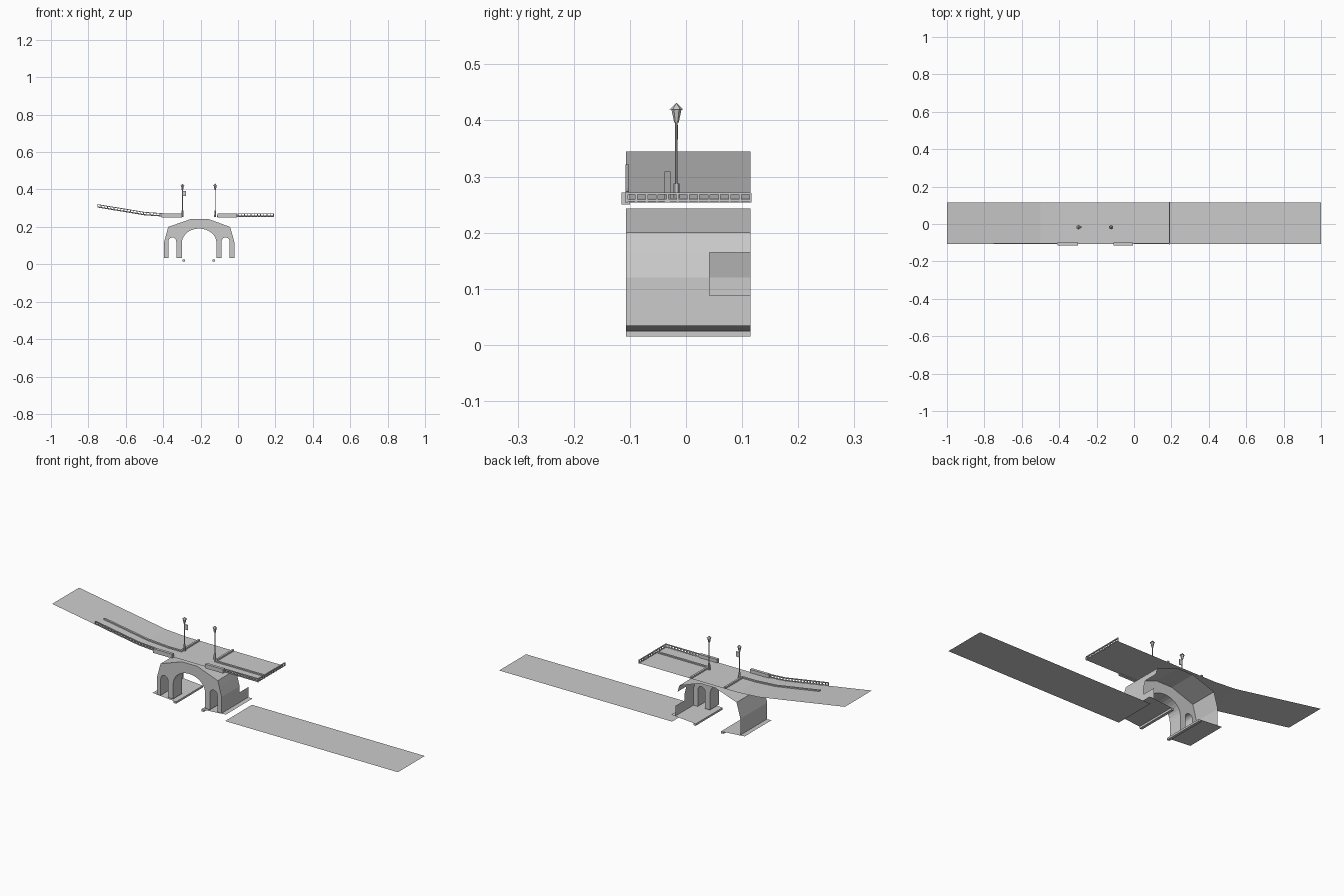
import bpy, bmesh, math
from mathutils import Vector

if "Cube" in bpy.data.objects:
    bpy.data.objects.remove(bpy.data.objects["Cube"])

Y0, Y1 = -0.107, 0.115


def make(name, bm):
    me = bpy.data.meshes.new(name)
    bm.normal_update()
    bm.to_mesh(me)
    bm.free()
    ob = bpy.data.objects.new(name, me)
    bpy.context.collection.objects.link(ob)
    return ob


def sheet(name, profile, bands, skip=()):
    """Sweep an xz profile along y; skip holds (segment, band) gaps."""
    bm = bmesh.new()
    rows = [[bm.verts.new((x, y, z)) for x, z in profile] for y in bands]
    for j in range(len(bands) - 1):
        for i in range(len(profile) - 1):
            if (i, j) not in skip:
                bm.faces.new((rows[j][i], rows[j][i+1], rows[j+1][i+1], rows[j+1][i]))
    return make(name, bm)


def prism(name, outline, y0, y1):
    bm = bmesh.new()
    f = bm.faces.new([bm.verts.new((x, y0, z)) for x, z in outline])
    r = bmesh.ops.extrude_face_region(bm, geom=[f])
    bmesh.ops.translate(bm, verts=[v for v in r['geom'] if isinstance(v, bmesh.types.BMVert)],
                        vec=(0, y1 - y0, 0))
    bmesh.ops.recalc_face_normals(bm, faces=bm.faces)
    return make(name, bm)


def add_box(bm, lo, hi):
    vs = bmesh.ops.create_cube(bm, size=1)['verts']
    for v in vs:
        v.co = Vector([(a + b) / 2 + c * (b - a) for a, b, c in zip(lo, hi, v.co)])


def box(name, lo, hi):
    bm = bmesh.new()
    add_box(bm, lo, hi)
    return make(name, bm)


def deck_z(x):
    pts = [(-1, .345), (-.5, .262), (-.38, .254), (2, .254)]
    for (a, za), (b, zb) in zip(pts, pts[1:]):
        if x <= b:
            return za + (zb - za) * (x - a) / (b - a)


def ribbon(name, xs, y0, y1, lift, thick):
    """Bar that follows the slope of the deck."""
    top = [(x, deck_z(x) + lift + thick) for x in xs]
    low = [(x, deck_z(x) + lift) for x in reversed(xs)]
    return prism(name, low + top, y0, y1)


# Road deck and lower ground strip
sheet("road_deck", [(x, deck_z(x)) for x in (-1, -.5, -.38, .19)], (Y0, Y1))
sheet("lower_ground", [(0, 0), (1, 0)], (Y0, Y1))


# Arched front wall: one outline with three openings
def arch(x0, x1, spring, rise, n):
    c, r = (x0 + x1) / 2, (x1 - x0) / 2
    return [(x0, .035)] + [(c - r * math.cos(math.pi * i / n), spring + rise * math.sin(math.pi * i / n))
                           for i in range(n + 1)] + [(x1, .035)]


roof = [(-.02, .035), (-.02, .088), (-.02, .12), (-.032, .165), (-.042, .2),
        (-.16, .243), (-.25, .243), (-.373, .2), (-.395, .12), (-.395, .035)]
wall = (roof + arch(-.372, -.33, .122, .022, 8) + arch(-.3, -.115, .115, .076, 16)
        + arch(-.088, -.045, .122, .022, 8))
prism("arch_wall", wall, Y0, -.033)

# Shell behind the wall, open at the back, with a gap in the right side
sheet("bridge_shell", list(reversed(roof)), (-.033, .042, Y1), skip=((6, 1), (7, 1)))

# Pier platforms and their inner lips
for side, xo, xi in (("left", -.42, -.29), ("right", .005, -.13)):
    sheet(side + "_platform", [(xo, .035), (xi, .025)], (Y0, Y1))
    box(side + "_platform_lip", (xi - .007, Y0, .015), (xi + .007, Y1, .025))


# Front railings on both sides and the end railing
def railing(name, xs, step_n):
    x0, x1 = xs[0], xs[-1]
    bm = bmesh.new()
    for i in range(step_n + 1):
        x = x0 + (x1 - x0) * i / step_n
        z = deck_z(x)
        add_box(bm, (x - .002, -.107, z), (x + .002, -.103, z + .017))
    make(name + "_posts", bm)
    ribbon(name + "_top", xs, -.108, -.102, .014, .004)
    ribbon(name + "_bottom", xs, -.107, -.103, .002, .003)


railing("left_railing", [-.75, -.5, -.4], 20)
railing("right_railing", [0, .19], 11)
bm = bmesh.new()
for i in range(13):
    y = Y0 + (Y1 - Y0) * i / 12
    add_box(bm, (.188, y - .002, .254), (.192, y + .002, .271))
add_box(bm, (.187, Y0, .268), (.193, Y1, .272))
add_box(bm, (.188, Y0, .256), (.192, Y1, .259))
make("end_railing", bm)

# Parapets, kerbs and cross barriers
for side, xa, xb in (("left", -.41, -.3), ("right", -.11, -.005)):
    box(side + "_parapet", (xa, -.115, .25), (xb, -.1, .272))
ribbon("left_kerb", [-.75, -.5, -.38, -.3], -.038, -.028, 0, .006)
ribbon("right_kerb", [-.11, .19], -.038, -.028, 0, .006)
for side, x in (("left", -.304), ("right", -.108)):
    box(side + "_cross_barrier", (x - .005, -.028, .254), (x + .005, Y1, .262))

# Lamp posts
for side, x in (("left", -.297), ("right", -.122)):
    bm = bmesh.new()
    for r1, r2, za, zb in ((.006, .005, .254, .288), (.0022, .0022, .288, .398),
                           (.004, .009, .396, .42), (.012, .0005, .42, .431)):
        vs = bmesh.ops.create_cone(bm, cap_ends=True, segments=6, radius1=r1, radius2=r2,
                                   depth=zb - za)['verts']
        bmesh.ops.translate(bm, verts=vs, vec=(x, -.017, (za + zb) / 2))
    make(side + "_lamp_post", bm)
box("hanging_sign", (-.297, -.018, .366), (-.278, -.014, .392))
